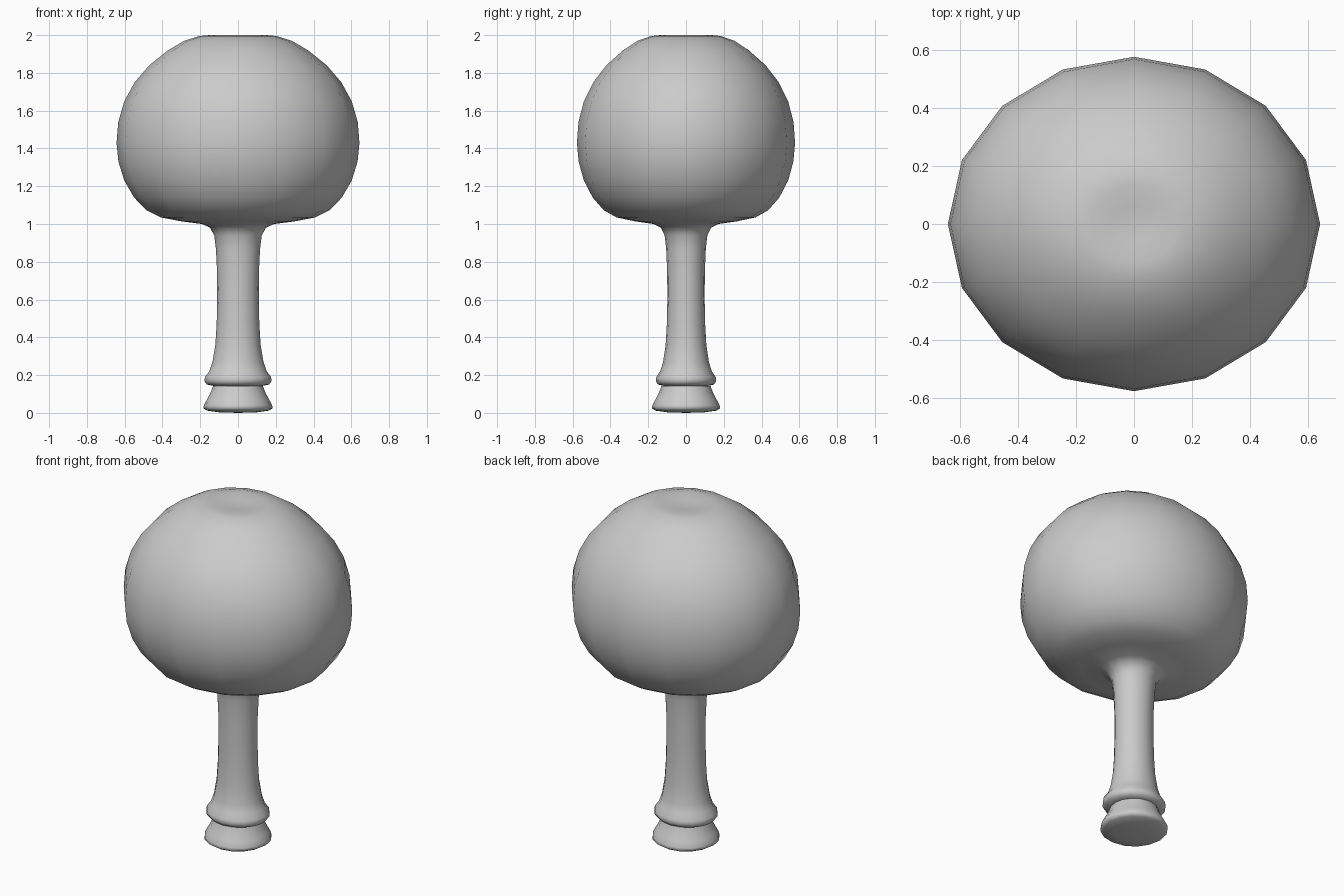
import bpy, bmesh, math

if "Cube" in bpy.data.objects:
    bpy.data.objects.remove(bpy.data.objects["Cube"])

SIDES = 16


def lathe(name, profile, depth_ratio):
    """Revolve (radius, z) points into an oval solid; zero radius makes a pole."""
    bm = bmesh.new()
    rings = []
    for r, z in profile:
        if r == 0:
            rings.append([bm.verts.new((0, 0, z))] * SIDES)
        else:
            rings.append([bm.verts.new((r * math.cos(i * math.tau / SIDES),
                                        r * depth_ratio * math.sin(i * math.tau / SIDES), z))
                          for i in range(SIDES)])
    for a, b in zip(rings, rings[1:]):
        for i in range(SIDES):
            j = (i + 1) % SIDES
            bm.faces.new(list(dict.fromkeys((a[i], a[j], b[j], b[i]))))
    bmesh.ops.recalc_face_normals(bm, faces=bm.faces)
    mesh = bpy.data.meshes.new(name)
    bm.to_mesh(mesh)
    bm.free()
    obj = bpy.data.objects.new(name, mesh)
    bpy.context.collection.objects.link(obj)
    bpy.ops.object.select_all(action='DESELECT')
    obj.select_set(True)
    bpy.context.view_layer.objects.active = obj
    bpy.ops.object.shade_smooth_by_angle(angle=math.radians(65))
    return obj


# Flared round foot
lathe("foot", [(0, 0), (0.10, 0.003), (0.165, 0.012), (0.183, 0.024), (0.181, 0.04),
               (0.165, 0.07), (0.146, 0.105), (0.132, 0.142), (0, 0.146)], 0.985)

# Stem with collar flowing into the rounded head, slight dimple on top
lathe("stem_and_head", [
    (0, 0.143), (0.13, 0.143), (0.165, 0.15), (0.178, 0.168), (0.175, 0.19),
    (0.152, 0.22), (0.135, 0.27), (0.12, 0.36), (0.113, 0.47), (0.110, 0.60),
    (0.111, 0.75), (0.117, 0.87), (0.126, 0.94), (0.148, 0.98), (0.19, 1.0),
    (0.30, 1.014), (0.41, 1.035), (0.485, 1.073), (0.55, 1.14), (0.602, 1.23),
    (0.633, 1.33), (0.643, 1.43), (0.634, 1.54), (0.602, 1.65), (0.547, 1.75),
    (0.47, 1.84), (0.37, 1.92), (0.285, 1.97), (0.205, 1.995), (0.15, 2.0),
    (0.07, 1.99), (0, 1.987)], 0.898)
